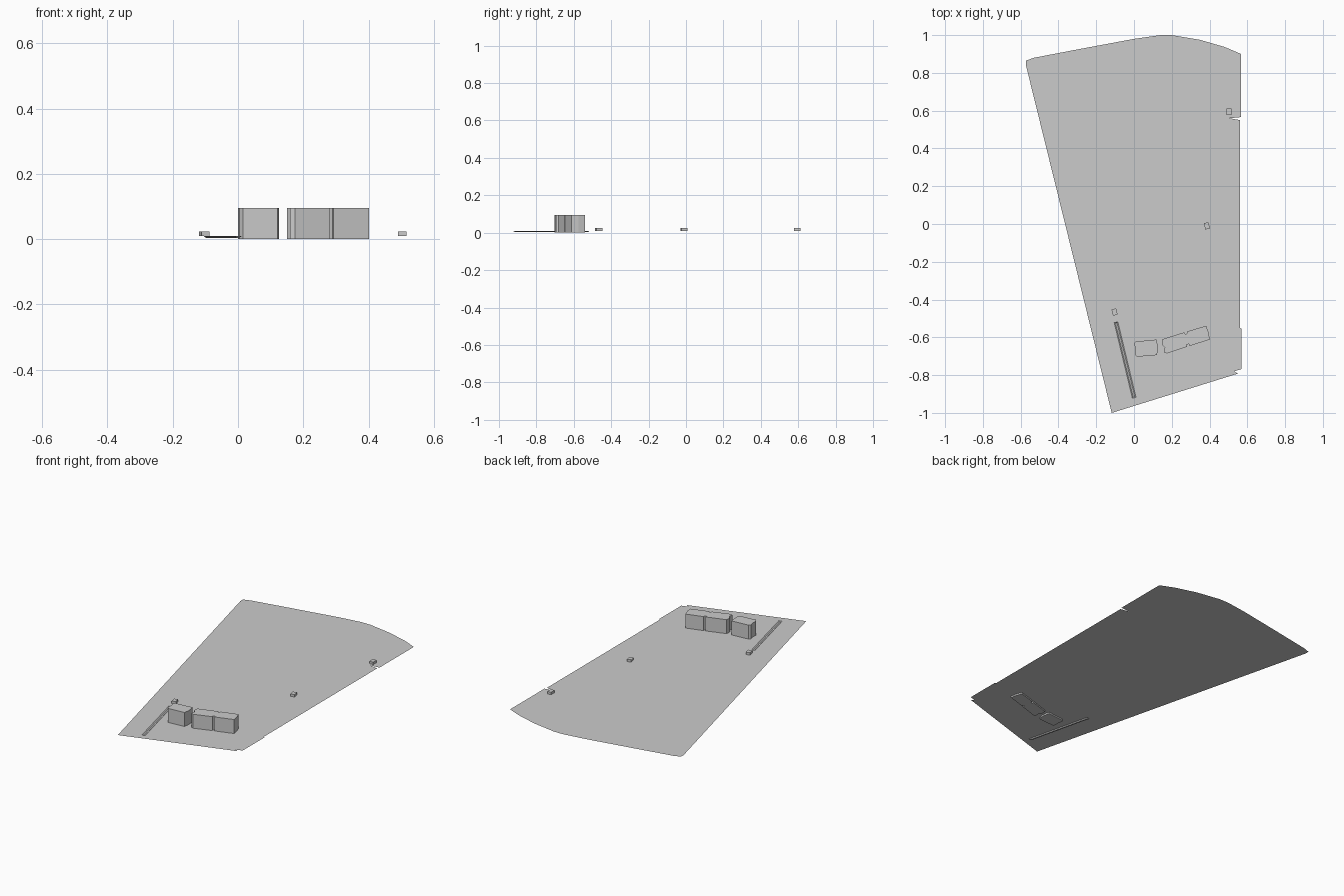
import bpy, bmesh, math
from mathutils import Vector, Matrix

if "Cube" in bpy.data.objects:
    bpy.data.objects.remove(bpy.data.objects["Cube"])

GROUND = 0.009


def finish(bm, name):
    mesh = bpy.data.meshes.new(name)
    bm.to_mesh(mesh)
    bm.free()
    obj = bpy.data.objects.new(name, mesh)
    bpy.context.collection.objects.link(obj)
    return obj


def prism(name, outline, z0, z1):
    bm = bmesh.new()
    face = bm.faces.new([bm.verts.new((x, y, z0)) for x, y in outline])
    top = bmesh.ops.extrude_face_region(bm, geom=[face], use_keep_orig=True)
    verts = [g for g in top["geom"] if isinstance(g, bmesh.types.BMVert)]
    bmesh.ops.translate(bm, verts=verts, vec=(0, 0, z1 - z0))
    bmesh.ops.recalc_face_normals(bm, faces=bm.faces)
    return finish(bm, name)


def add_loop(bm, points):
    verts = [bm.verts.new((x, y, GROUND)) for x, y in points]
    edges = [bm.edges.new((v, verts[(i + 1) % len(verts)])) for i, v in enumerate(verts)]
    return verts, edges


# Thin ground sheet with a narrow ditch opening
plot = [(-0.118, -1.0), (0.55, -0.792), (0.53, -0.78), (0.57, -0.768),
        (0.57, -0.555), (0.562, -0.55), (0.562, 0.55), (0.505, 0.56),
        (0.567, 0.566), (0.567, 0.90), (0.48, 0.937), (0.35, 0.975),
        (0.20, 1.0), (0.14, 1.0), (0.0, 0.98), (-0.3, 0.924),
        (-0.53, 0.88), (-0.572, 0.865), (-0.572, 0.84)]
start, end = Vector((-0.095, -0.52)), Vector((0.001, -0.92))
side = (end - start).normalized().orthogonal() * 0.010
ditch = [start + side, start - side, end - side, end + side]

bm = bmesh.new()
outer, outer_edges = add_loop(bm, plot)
rim, rim_edges = add_loop(bm, ditch)
bmesh.ops.triangle_fill(bm, use_beauty=True, edges=outer_edges + rim_edges,
                        normal=(0, 0, 1))

# Sloping sides and floor of the ditch
centre = (start + end) / 2
floor = []
for p, mid in zip(ditch, (start, start, end, end)):
    q = mid.lerp(centre, 0.02) + (p - mid) * 0.4
    floor.append(bm.verts.new((q.x, q.y, 0.004)))
for i in range(4):
    j = (i + 1) % 4
    bm.faces.new((rim[i], rim[j], floor[j], floor[i]))
bm.faces.new(floor)
bmesh.ops.recalc_face_normals(bm, faces=bm.faces)
if sum(f.normal.z * f.calc_area() for f in bm.faces) < 0:
    bmesh.ops.reverse_faces(bm, faces=bm.faces)
finish(bm, "ground_sheet")

# Flat-roofed buildings
prism("small_building", [(0.0, -0.632), (0.01, -0.622), (0.118, -0.612),
                         (0.125, -0.64), (0.126, -0.67), (0.121, -0.694),
                         (0.015, -0.703), (0.005, -0.69), (0.008, -0.66)], 0, 0.095)
prism("long_building", [(0.15, -0.61), (0.267, -0.573), (0.270, -0.584),
                        (0.282, -0.580), (0.280, -0.569), (0.382, -0.539),
                        (0.395, -0.575), (0.401, -0.612), (0.293, -0.646),
                        (0.290, -0.635), (0.278, -0.639), (0.280, -0.650),
                        (0.175, -0.685), (0.160, -0.680), (0.163, -0.655),
                        (0.15, -0.64)], 0, 0.095)

# Small sheds
for i, (x, y, angle) in enumerate([(-0.103, -0.466, 13), (0.386, -0.01, 12), (0.503, 0.595, 0)]):
    rot = Matrix.Rotation(math.radians(angle), 2)
    corners = [rot @ Vector((a * 0.0125, b * 0.017)) for a, b in ((-1, -1), (1, -1), (1, 1), (-1, 1))]
    prism(f"shed_{i + 1}", [(x + c.x, y + c.y) for c in corners], GROUND, 0.024)
